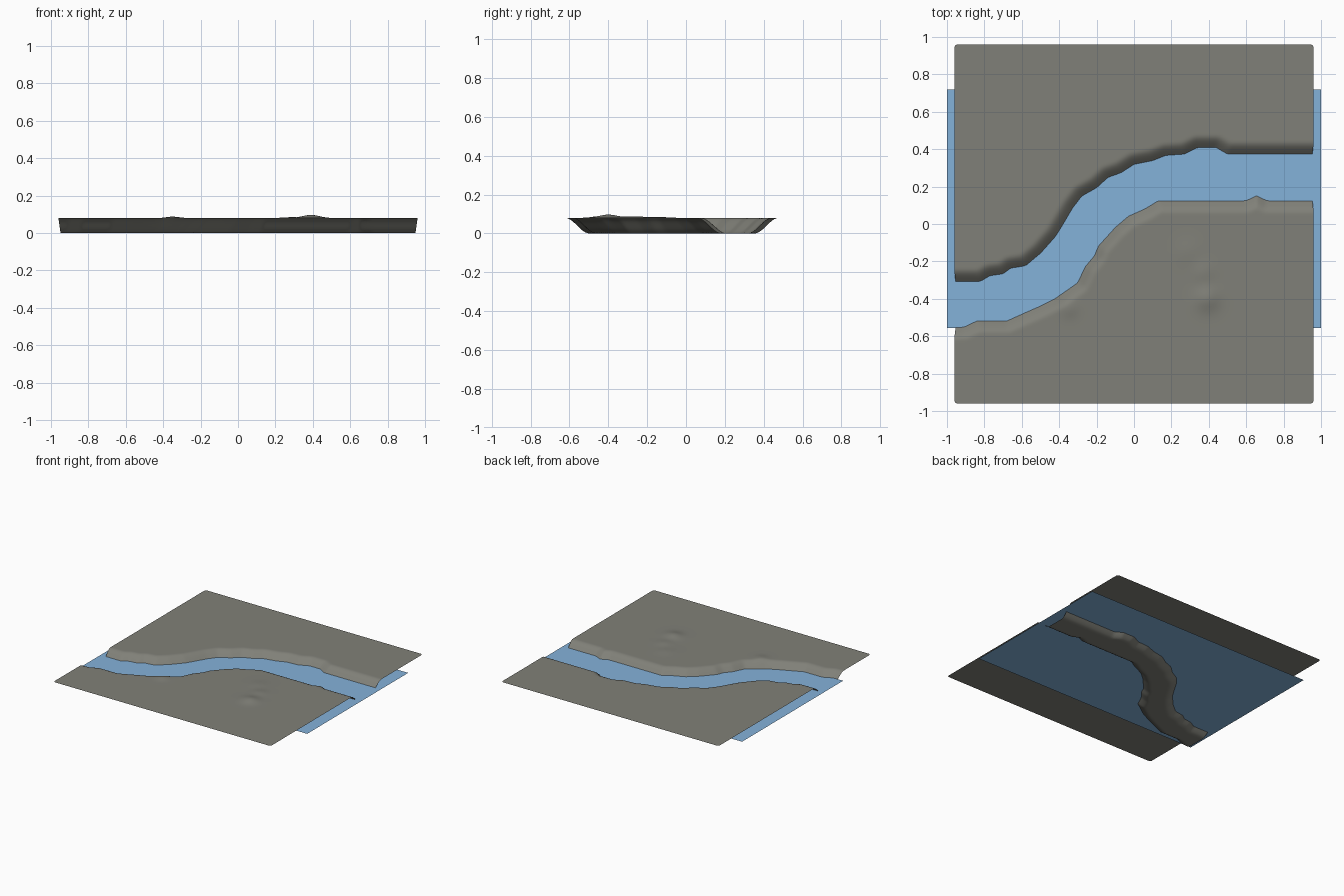
import bpy, bmesh, math
from mathutils import Vector

if "Cube" in bpy.data.objects:
    bpy.data.objects.remove(bpy.data.objects["Cube"])

TOP = 0.08      # ground level
HALF = 0.96     # half width of the ground sheet
N = 144         # grid divisions

# Shorelines at water level, west to east
NORTH = [(-1.1, -.305), (-.82, -.305), (-.77, -.275), (-.7, -.265), (-.66, -.235), (-.58, -.222),
         (-.5, -.155), (-.42, -.065), (-.38, .0), (-.33, .085), (-.28, .15), (-.2, .195), (-.14, .25),
         (-.07, .275), (0, .32), (.1, .34), (.17, .368), (.27, .375), (.34, .41), (.44, .41),
         (.5, .375), (1.1, .375)]
SOUTH = [(-1.1, -.56), (-.91, -.553), (-.84, -.52), (-.68, -.52), (-.58, -.475), (-.5, -.44),
         (-.42, -.4), (-.3, -.315), (-.26, -.23), (-.21, -.17), (-.19, -.12), (-.1, -.02),
         (-.03, .04), (.06, .08), (.13, .123), (.6, .123), (.655, .15), (.71, .123), (1.1, .123)]


def material(name, rgb):
    m = bpy.data.materials.new(name)
    m.diffuse_color = (*rgb, 1)
    m.use_nodes = True
    m.node_tree.nodes["Principled BSDF"].inputs["Base Color"].default_value = m.diffuse_color
    return m


def height_on(line, x):
    for (x0, y0), (x1, y1) in zip(line, line[1:]):
        if x0 <= x <= x1:
            return y0 + (y1 - y0) * (x - x0) / (x1 - x0)
    return line[-1][1]


def distance(line, x, y):
    best = 9.0
    for (x0, y0), (x1, y1) in zip(line, line[1:]):
        dx, dy = x1 - x0, y1 - y0
        t = max(0, min(1, ((x - x0) * dx + (y - y0) * dy) / (dx * dx + dy * dy)))
        best = min(best, math.hypot(x - x0 - t * dx, y - y0 - t * dy))
    return best


def smooth(t):
    t = max(0, min(1, t))
    return t * t * (3 - 2 * t)


def bump(x, y, cx, cy, r, h):
    return h * math.exp(-((x - cx) ** 2 + (y - cy) ** 2) / (r * r))


def ground_height(x, y):
    # Carved river bed with sloping banks
    d = min(distance(NORTH, x, y), distance(SOUTH, x, y))
    if height_on(SOUTH, x) < y < height_on(NORTH, x):
        d = -d
    z = TOP * smooth((d + 0.056) / 0.122)
    # Low mounds on the south side
    z += bump(x, y, .39, -.40, .065, .017) + bump(x, y, .37, -.26, .06, .008)
    z += bump(x, y, .29, -.15, .07, .005) + bump(x, y, -.35, -.45, .05, .008)
    return z


def add_object(name, bm, mat):
    me = bpy.data.meshes.new(name)
    bm.to_mesh(me)
    bm.free()
    me.materials.append(mat)
    me.shade_smooth()
    ob = bpy.data.objects.new(name, me)
    bpy.context.collection.objects.link(ob)
    return ob


# Ground sheet with river channel
bm = bmesh.new()
bmesh.ops.create_grid(bm, x_segments=N, y_segments=N, size=HALF)
R = 0.018
for v in bm.verts:
    x, y = v.co.x, v.co.y
    v.co.z = ground_height(x, y)
    # Slightly rounded sheet corners
    ox, oy = abs(x) - (HALF - R), abs(y) - (HALF - R)
    if ox > 0 and oy > 0:
        k = min(1, R / math.hypot(ox, oy))
        v.co.x = math.copysign(HALF - R + ox * k, x)
        v.co.y = math.copysign(HALF - R + oy * k, y)
    # Channel mouths draw in a little toward the bed
    if abs(x) > HALF - 0.001:
        v.co.x -= math.copysign(0.011 * max(0, 1 - v.co.z / TOP), x)
add_object("ground", bm, material("stone grey", (.216, .216, .188)))

# Flat water sheet
bm = bmesh.new()
corners = [(-1, -.555), (1, -.555), (1, .72), (-1, .72)]
bm.faces.new([bm.verts.new((x, y, .034)) for x, y in corners])
add_object("river_water", bm, material("water blue", (.231, .445, .701)))
